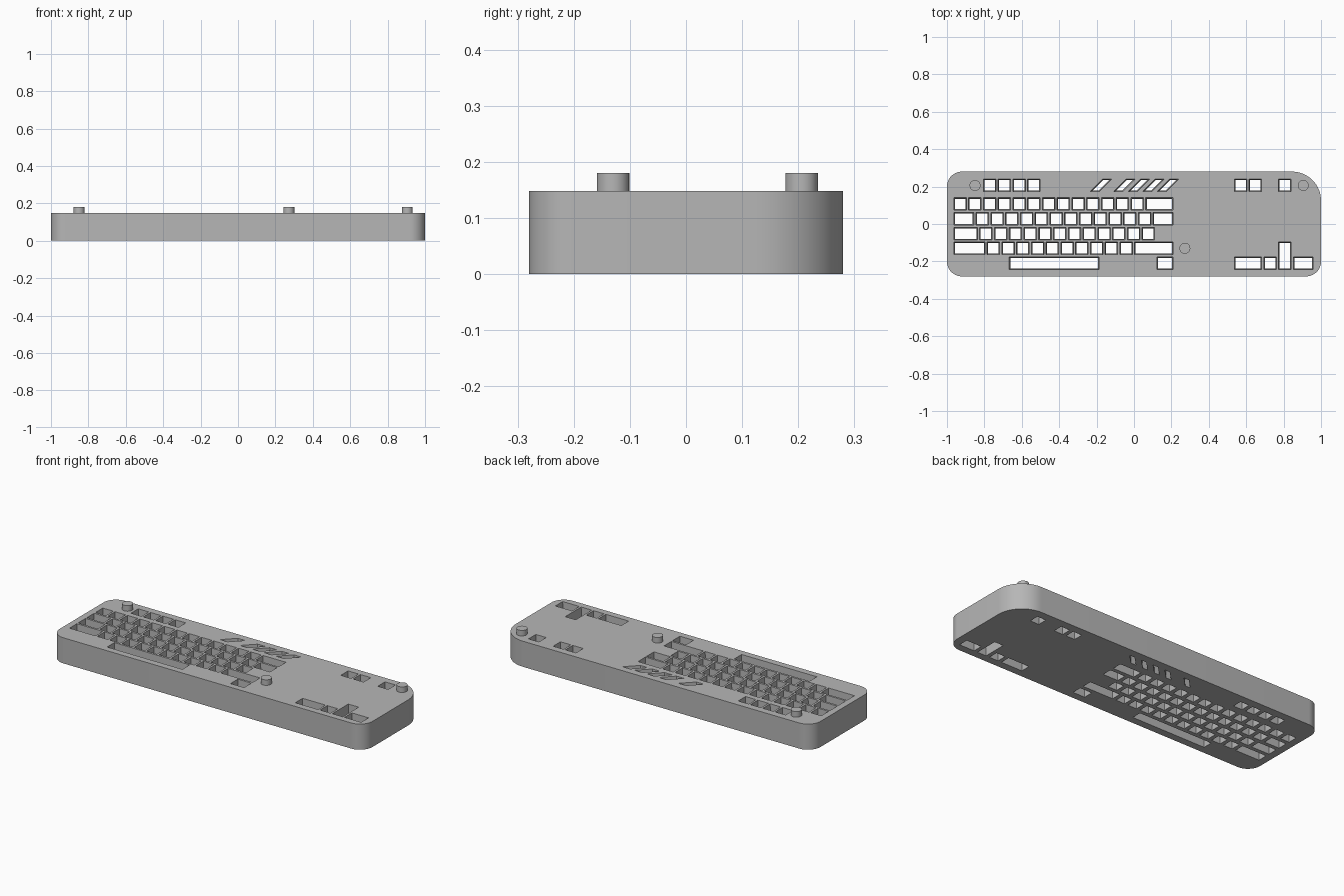
import bpy
import bmesh
from math import cos, sin, pi, radians

cube = bpy.data.objects.get("Cube")
if cube:
    bpy.data.objects.remove(cube, do_unlink=True)

THICK = 0.148          # case thickness
U = 0.0789             # key pitch
X0 = -0.969            # left edge of the key grid
TOP_INSET, BASE_INSET = 0.006, 0.0115   # hole walls narrow toward the base
OVER = 0.02            # how far cutters overshoot the case
ROW_Y = {"function": 0.206, "number": 0.107, "upper": 0.028,
         "home": -0.051, "lower": -0.130, "space": -0.209}

grey = bpy.data.materials.new("plain grey")
grey.use_nodes = True
colour = (0.47, 0.47, 0.47, 1)
grey.diffuse_color = colour
grey.node_tree.nodes["Principled BSDF"].inputs["Base Color"].default_value = colour


def make_object(name, bm):
    bmesh.ops.recalc_face_normals(bm, faces=bm.faces[:])
    mesh = bpy.data.meshes.new(name)
    bm.to_mesh(mesh)
    bm.free()
    mesh.materials.append(grey)
    obj = bpy.data.objects.new(name, mesh)
    bpy.context.collection.objects.link(obj)
    return obj


def prism(bm, lower, upper):
    """Close two matching rings of points into a solid."""
    a = [bm.verts.new(p) for p in lower]
    b = [bm.verts.new(p) for p in upper]
    bm.faces.new(a[::-1])
    bm.faces.new(b)
    for i in range(len(a)):
        j = (i + 1) % len(a)
        bm.faces.new((a[i], a[j], b[j], b[i]))


def smooth(obj):
    bpy.ops.object.select_all(action='DESELECT')
    obj.select_set(True)
    bpy.context.view_layer.objects.active = obj
    bpy.ops.object.shade_smooth_by_angle(angle=radians(30))


# Case outline: three small round corners and one large one at the back left
outline = []
for sx, sy, radius, start in ((1, 1, 0.155, 0), (-1, 1, 0.08, 1),
                              (-1, -1, 0.08, 2), (1, -1, 0.08, 3)):
    steps = 16
    for k in range(steps + 1):
        a = (start + k / steps) * pi / 2
        outline.append((sx * (1 - radius) + radius * cos(a),
                        sy * (0.28 - radius) + radius * sin(a)))
bm = bmesh.new()
prism(bm, [(x, y, 0) for x, y in outline], [(x, y, THICK) for x, y in outline])
case = make_object("keyboard_case", bm)

# Key hole cutters
cut = bmesh.new()


def hole(left, right, y_low, y_high, skew=0.0):
    """Tapered hole; skew leans its sides toward +x."""
    rings = []
    for z in (-OVER, THICK + OVER):
        d = BASE_INSET + (TOP_INSET - BASE_INSET) * z / THICK
        dx = d * (1 + skew * skew) ** 0.5
        mid = (y_low + y_high) / 2
        ring = []
        for x, y in ((left + dx, y_low + d), (right - dx, y_low + d),
                     (right - dx, y_high - d), (left + dx, y_high - d)):
            ring.append((x + skew * (y - mid), y, z))
        rings.append(ring)
    prism(cut, *rings)


def key_row(row, start, widths):
    y = ROW_Y[row]
    for w in widths:
        hole(X0 + start * U, X0 + (start + w) * U, y - U / 2, y + U / 2)
        start += w


key_row("number", 0, [1] * 13 + [2])
key_row("upper", 0, [1.5] + [1] * 12 + [1.5])
key_row("home", 0, [1.75] + [1] * 12)
key_row("lower", 0, [2.25] + [1] * 10 + [2.75])
key_row("space", 3.75, [6.25])
key_row("space", 13.75, [1.25])
key_row("function", 2, [1] * 4)
key_row("function", 19, [1, 1])
key_row("function", 22, [1])
key_row("space", 19, [2, 1])
key_row("space", 23, [1.5])

# Tall key spanning two rows
hole(X0 + 22 * U, X0 + 23 * U, ROW_Y["space"] - U / 2, ROW_Y["lower"] + U / 2)

# Slanted holes in the function row
for centre in (10.03, 11.63, 12.61, 13.59, 14.57):
    x = X0 + centre * U
    hole(x - 0.41 * U, x + 0.41 * U, ROW_Y["function"] - U / 2,
         ROW_Y["function"] + U / 2, skew=1.0)

cutter = make_object("key_hole_cutter", cut)
cutter.hide_render = True

# Cut the holes, then drop the helper
mod = case.modifiers.new("key_holes", 'BOOLEAN')
mod.operation = 'DIFFERENCE'
mod.solver = 'EXACT'
mod.object = cutter
bpy.context.view_layer.objects.active = case
case.select_set(True)
bpy.ops.object.modifier_apply(modifier=mod.name)
bpy.data.objects.remove(cutter, do_unlink=True)
smooth(case)

# Round pegs on the top face
for name, x, y in (("peg_back_right", -0.85, 0.206),
                   ("peg_back_left", 0.905, 0.206),
                   ("peg_middle", 0.272, -0.13)):
    bm = bmesh.new()
    ring = [(x + 0.029 * cos(k * pi / 16), y + 0.029 * sin(k * pi / 16))
            for k in range(32)]
    prism(bm, [(px, py, THICK - 0.005) for px, py in ring],
          [(px, py, 0.18) for px, py in ring])
    smooth(make_object(name, bm))
